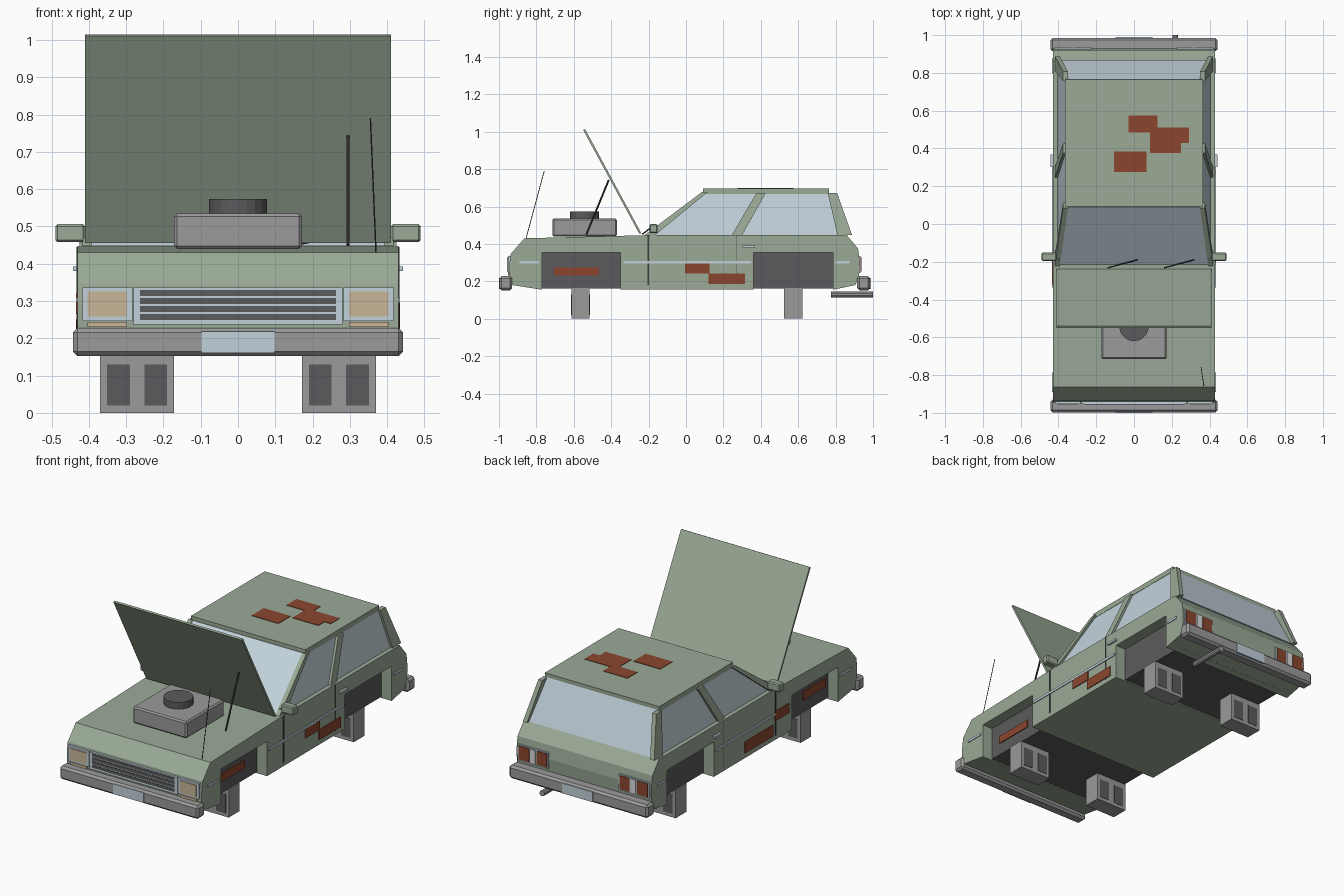
import bpy, bmesh, math
from mathutils import Vector

if "Cube" in bpy.data.objects:
    bpy.data.objects.remove(bpy.data.objects["Cube"])


def mat(name, rgb):
    m = bpy.data.materials.new(name)
    m.diffuse_color = (*rgb, 1)
    m.use_nodes = True
    m.node_tree.nodes["Principled BSDF"].inputs["Base Color"].default_value = m.diffuse_color
    return m


GREEN = mat("faded green paint", (.325, .40, .305))
GLASS = mat("pale blue glass", (.54, .64, .70))
GREY = mat("grey metal", (.325, .325, .325))
DARK = mat("dark grey", (.105, .105, .11))
BLACK = mat("near black", (.045, .045, .045))
RUST = mat("rust red", (.26, .062, .027))
BEIGE = mat("lamp beige", (.58, .47, .31))
WHITE = mat("lamp white", (.72, .72, .72))


def finish(name, bm, material, bevel=0):
    bmesh.ops.recalc_face_normals(bm, faces=bm.faces)
    me = bpy.data.meshes.new(name)
    bm.to_mesh(me)
    bm.free()
    me.materials.append(material)
    ob = bpy.data.objects.new(name, me)
    bpy.context.collection.objects.link(ob)
    if bevel:
        b = ob.modifiers.new("bevel", "BEVEL")
        b.width, b.segments = bevel, 1
    return ob


def box(name, x, y, z, material, bevel=0):
    """Box from (min, max) ranges."""
    bm = bmesh.new()
    bmesh.ops.create_cube(bm, size=1)
    for v in bm.verts:
        v.co = [r[0] if c < 0 else r[1] for c, r in zip(v.co, (x, y, z))]
    return finish(name, bm, material, bevel)


def pair(name, x, y, z, material, bevel=0):
    """Box repeated on both sides of the car."""
    box(name + "_right", x, y, z, material, bevel)
    box(name + "_left", (-x[1], -x[0]), y, z, material, bevel)


def prism(name, pts, xa, xb, material):
    """Side profile of (y, z) points spanned between two x functions of z."""
    bm = bmesh.new()
    rings = [[bm.verts.new((f(z), y, z)) for y, z in pts] for f in (xa, xb)]
    bm.faces.new(rings[0])
    bm.faces.new(rings[1][::-1])
    n = len(pts)
    for i in range(n):
        j = (i + 1) % n
        bm.faces.new((rings[0][i], rings[0][j], rings[1][j], rings[1][i]))
    return finish(name, bm, material)


def rod(name, a, b, radius, material, sides=8):
    a, b = Vector(a), Vector(b)
    bm = bmesh.new()
    bmesh.ops.create_cone(bm, cap_ends=True, segments=sides, radius1=radius,
                          radius2=radius, depth=(b - a).length)
    turn = (b - a).to_track_quat("Z", "Y").to_matrix()
    for v in bm.verts:
        v.co = turn @ v.co + (a + b) / 2
    return finish(name, bm, material)


# Body shell with wheel openings cut into the profile
W = .43
body = [(-.77, .155), (-.93, .18), (-.945, .23), (-.945, .29), (-.937, .347),
        (-.864, .43), (-.2, .447), (.86, .447), (.92, .375), (.93, .30),
        (.925, .225), (.905, .18), (.785, .155), (.785, .355), (.36, .355),
        (.36, .155), (-.35, .155), (-.35, .355), (-.77, .355)]
prism("body", body, lambda z: -W, lambda z: W, GREEN)
box("chassis", (-.365, .365), (-.80, .82), (.162, .36), DARK)


# Cabin: tapered glass, roof and pillars
def side(z, off=0):
    return .405 - .19 * (z - .447) + off


cabin = [(-.215, .447), (.09, .675), (.765, .675), (.868, .447)]
prism("cabin_glass", cabin, lambda z: -side(z), lambda z: side(z), GLASS)
box("roof", (-.365, .365), (.092, .765), (.667, .697), GREEN)
pillars = {
    "windscreen_pillar": [(-.222, .447), (.085, .677), (.115, .677), (-.165, .447)],
    "middle_pillar": [(.245, .447), (.375, .67), (.425, .67), (.30, .447)],
    "rear_pillar": [(.81, .447), (.758, .672), (.808, .672), (.888, .447)],
}
for name, pts in pillars.items():
    for s, tag in ((1, "right"), (-1, "left")):
        prism(f"{name}_{tag}", pts, lambda z: s * side(z, -.012),
              lambda z: s * side(z, .014), GREEN)

# Raised hood, prop rod and antenna
prism("hood", [(-.25, .455), (-.55, 1.01), (-.54, 1.015), (-.238, .455)],
      lambda z: -.41, lambda z: .41, GREEN)
rod("hood_prop", (.295, -.533, .45), (.295, -.413, .742), .005, BLACK, 6)
rod("antenna", (.37, -.855, .43), (.355, -.758, .79), .002, BLACK, 6)

# Engine air filter
box("air_filter_box", (-.172, .172), (-.715, -.37), (.44, .535), GREY, .008)
rod("air_filter_cap", (0, -.542, .53), (0, -.542, .574), .078, DARK, 20)

# Wipers
for i, x in enumerate((-.14, .16)):
    rod(f"wiper_{i}", (x, -.232, .453), (x + .16, -.19, .485), .004, BLACK, 6)

# Bumpers and number plates
box("front_bumper", (-.443, .443), (-.998, -.93), (.152, .228), GREY, .012)
box("rear_bumper", (-.443, .443), (.915, .985), (.152, .228), GREY, .012)
box("front_plate", (-.098, .098), (-1, -.995), (.16, .218), GLASS)
box("rear_plate", (-.098, .098), (.982, .99), (.16, .218), GLASS)

# Grille with dark slots
box("grille_frame", (-.28, .28), (-.952, -.938), (.237, .336), GLASS)
for i in range(4):
    z = .314 - i * .0215
    box(f"grille_slot_{i}", (-.263, .263), (-.955, -.95), (z, z + .0155), DARK)

# Headlights and indicators
pair("headlight_frame", (.283, .417), (-.952, -.935), (.247, .336), GLASS)
pair("headlight", (.298, .403), (-.956, -.95), (.258, .325), BEIGE)
pair("indicator", (.298, .403), (-.952, -.935), (.23, .244), BEIGE)

# Tail lights
pair("tail_light_frame", (.225, .42), (.915, .934), (.245, .336), GLASS)
pair("tail_light_outer", (.345, .412), (.93, .938), (.252, .33), RUST)
pair("reversing_light", (.305, .335), (.93, .938), (.252, .33), WHITE)
pair("tail_light_inner", (.233, .295), (.93, .938), (.252, .33), RUST)

# Side trim, door seams, handles and mirrors
for i, y in enumerate(((-.89, -.785), (-.335, .35), (.80, .875))):
    pair(f"side_trim_{i}", (W - .005, W + .005), y, (.296, .31), GLASS)
pair("front_door_seam", (W - .005, W + .003), (-.205, -.197), (.18, .445), BLACK)
pair("rear_door_seam", (W - .005, W + .002), (.27, .274), (.18, .445), DARK)
pair("door_handle", (W - .005, W + .012), (.302, .368), (.38, .392), GLASS)
pair("mirror_arm", (.395, .425), (-.19, -.16), (.44, .475), GREEN)
pair("mirror", (.41, .49), (-.196, -.152), (.458, .506), GREEN, .006)

# Rust patches on roof and flanks
roof_rust = [((-.03, .125), (.485, .575)), ((.125, .29), (.43, .51)),
             ((.085, .25), (.375, .485)), ((-.105, .065), (.275, .385))]
for i, (x, y) in enumerate(roof_rust):
    box(f"roof_rust_{i}", x, y, (.694, .7), RUST)
flank_rust = [(W, (-.005, .125), (.242, .295)), (W, (.12, .315), (.185, .243)),
              (.365, (-.705, -.465), (.23, .275)), (-W, (-.175, .08), (.185, .25)),
              (-W, (-.32, -.194), (.265, .32)), (-.365, (-.745, -.54), (.235, .285))]
for i, (x, y, z) in enumerate(flank_rust):
    box(f"flank_rust_{i}", (x - .005, x + .005), y, z, RUST)

# Supporting blocks with hollow cores
for tag, y0, y1 in (("front", -.612, -.515), ("rear", .525, .622)):
    pair(f"{tag}_block", (.172, .37), (y0, y1), (0, .165), GREY)
    for i, x in enumerate((.19, .29)):
        pair(f"{tag}_block_core_{i}", (x, x + .061), (y0 - .002, y1 + .002),
             (.02, .13), DARK)

# Exhaust pipe
rod("exhaust", (.218, .775, .13), (.218, 1, .13), .016, GREY, 10)
